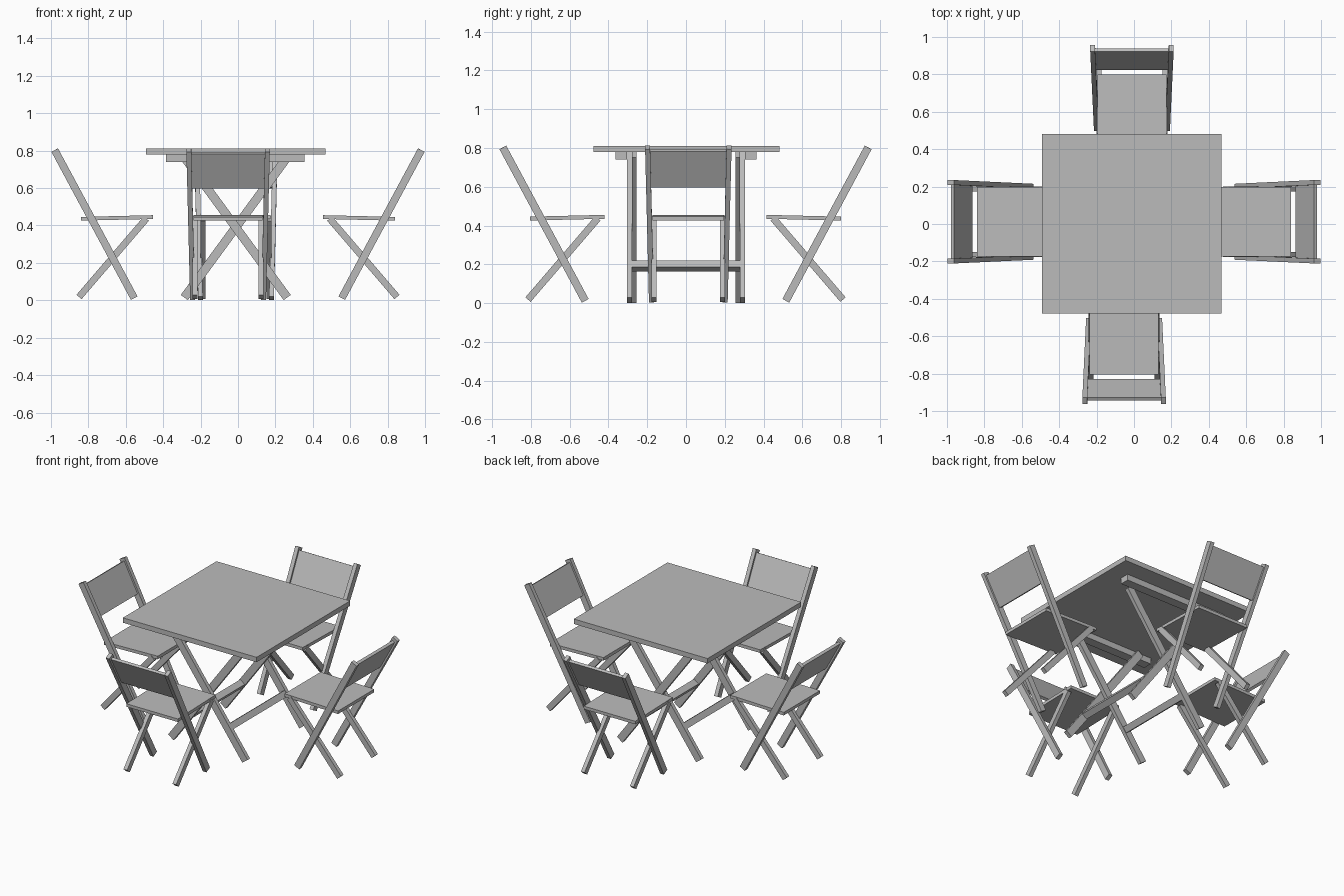
import bpy
import bmesh
from math import radians
from mathutils import Matrix, Vector

if "Cube" in bpy.data.objects:
    bpy.data.objects.remove(bpy.data.objects["Cube"], do_unlink=True)

grey = bpy.data.materials.new("plain grey")
grey.use_nodes = True
grey.diffuse_color = (0.5, 0.5, 0.5, 1)
grey.node_tree.nodes["Principled BSDF"].inputs["Base Color"].default_value = (0.5, 0.5, 0.5, 1)


def block(name, matrix, size, place=Matrix()):
    """Cuboid of the given size, shaped by matrix and set down by place."""
    bm = bmesh.new()
    bmesh.ops.create_cube(bm, size=1, matrix=matrix @ Matrix.Diagonal((*size, 1)))
    mesh = bpy.data.meshes.new(name)
    bm.to_mesh(mesh)
    bm.free()
    mesh.materials.append(grey)
    obj = bpy.data.objects.new(name, mesh)
    obj.matrix_world = place
    bpy.context.collection.objects.link(obj)


def beam(name, start, end, width, depth, place=Matrix()):
    """Square-ended beam from start to end; width runs along y."""
    start, end = Vector(start), Vector(end)
    z = (end - start).normalized()
    x = Vector((0, 1, 0)).cross(z).normalized()
    y = z.cross(x)
    turn = Matrix((x, y, z)).transposed().to_4x4()
    matrix = Matrix.Translation((start + end) / 2) @ turn
    block(name, matrix, (depth, width, (end - start).length), place)


def chair(prefix, place):
    """Folding chair whose back leans out along local +x."""
    foot, top = Vector((0.555, 0, 0.012)), Vector((0.98, 0, 0.803))
    for side, s in (("left", 1), ("right", -1)):
        beam(f"{prefix}_long_leg_{side}", foot + Vector((0, s * 0.19, 0)),
             top + Vector((0, s * 0.21, 0)), 0.026, 0.04, place)
        beam(f"{prefix}_short_leg_{side}", (0.85, s * 0.176, 0.018),
             (0.49, s * 0.176, 0.437), 0.026, 0.036, place)
    beam(f"{prefix}_seat", (0.455, 0, 0.445), (0.84, 0, 0.436), 0.37, 0.02, place)
    beam(f"{prefix}_backrest", foot.lerp(top, 0.745), foot.lerp(top, 0.98), 0.4, 0.018, place)


# Table top, with a rail under each side
block("table_top", Matrix.Translation((-0.012, 0.002, 0.795)), (0.96, 0.96, 0.032))
for side, s in (("front", -1), ("back", 1)):
    block(f"table_rail_{side}", Matrix.Translation((-0.015, s * 0.335, 0.76)), (0.74, 0.06, 0.04))

# Crossed table legs, outer and inner pair, each with a stretcher
for pair, lean, y in (("outer", 1, 0.292), ("inner", -1, 0.267)):
    foot = Vector((-0.012 + lean * 0.275, 0, 0.015))
    top = Vector((-0.012 - lean * 0.275, 0, 0.765))
    for side, s in (("front", -1), ("back", 1)):
        offset = Vector((0, s * y, 0))
        beam(f"table_leg_{pair}_{side}", foot + offset, top + offset, 0.025, 0.047)
    middle = foot.lerp(top, 0.235)
    along = (top - foot).normalized() * 0.02
    beam(f"table_stretcher_{pair}", middle - along, middle + along, 2 * y - 0.024, 0.04)

# One chair at each side: turn and position
for prefix, angle, spot in (("left_chair", 0, (0, 0.012, 0)),
                            ("back_chair", 90, (-0.011, -0.04, 0)),
                            ("right_chair", 180, (0, 0.012, 0)),
                            ("front_chair", 270, (-0.053, 0.035, 0))):
    chair(prefix, Matrix.Translation(spot) @ Matrix.Rotation(radians(angle), 4, "Z"))
